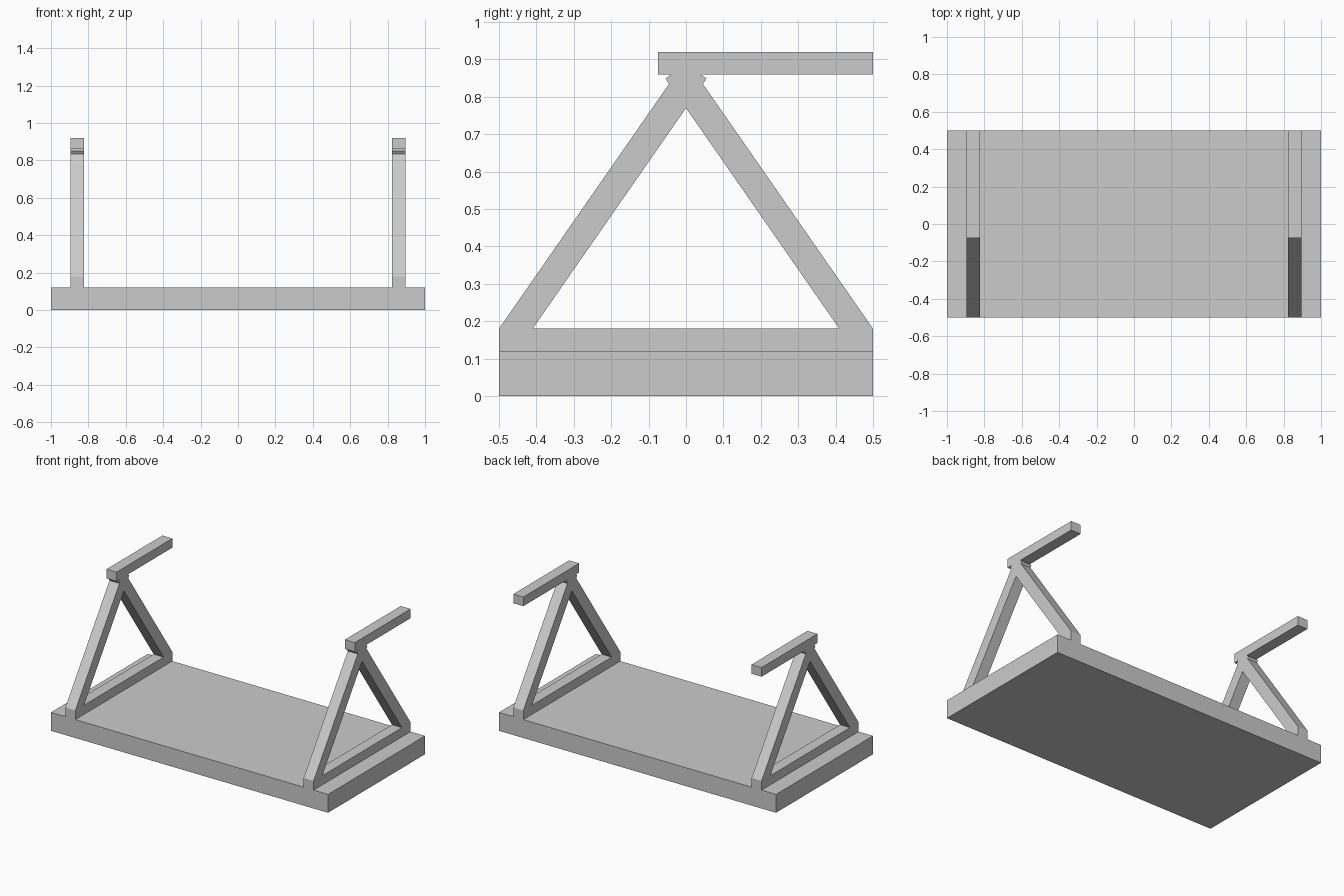
import bpy
import bmesh

cube = bpy.data.objects.get("Cube")
if cube:
    bpy.data.objects.remove(cube, do_unlink=True)

# Single grey material
grey = bpy.data.materials.new("plain grey")
grey.use_nodes = True
colour = (0.6, 0.6, 0.6, 1)
grey.diffuse_color = colour
grey.node_tree.nodes["Principled BSDF"].inputs["Base Color"].default_value = colour


def extrude_profile(name, profile, x0, x1):
    """Extrude a (y, z) outline along x from x0 to x1."""
    bm = bmesh.new()
    face = bm.faces.new([bm.verts.new((x0, y, z)) for y, z in profile])
    moved = bmesh.ops.extrude_face_region(bm, geom=[face])["geom"]
    verts = [v for v in moved if isinstance(v, bmesh.types.BMVert)]
    bmesh.ops.translate(bm, verts=verts, vec=(x1 - x0, 0, 0))
    bmesh.ops.recalc_face_normals(bm, faces=bm.faces)
    mesh = bpy.data.meshes.new(name)
    bm.to_mesh(mesh)
    bm.free()
    mesh.materials.append(grey)
    obj = bpy.data.objects.new(name, mesh)
    bpy.context.collection.objects.link(obj)
    return obj


def rect(y0, y1, z0, z1):
    return [(y0, z0), (y1, z0), (y1, z1), (y0, z1)]


# Base slab
BASE_TOP, RAIL_TOP = 0.12, 0.18
extrude_profile("base_slab", rect(-0.5, 0.5, 0, BASE_TOP), -1, 1)

# Sloping strut: level foot, square-cut top that crosses its partner
strut = [(-0.5, RAIL_TOP), (-0.41, RAIL_TOP), (0.055, 0.849), (-0.006, 0.891)]
back_strut = [(-y, z) for y, z in strut]

# Triangular frame with a top arm at each end
for side, centre in (("left", 0.86), ("right", -0.86)):
    x0, x1 = centre - 0.036, centre + 0.036
    extrude_profile(side + "_bottom_rail", rect(-0.5, 0.5, BASE_TOP, RAIL_TOP), x0, x1)
    extrude_profile(side + "_front_strut", strut, x0, x1)
    extrude_profile(side + "_back_strut", back_strut, x0, x1)
    extrude_profile(side + "_top_arm", rect(-0.075, 0.5, 0.86, 0.92), x0, x1)
